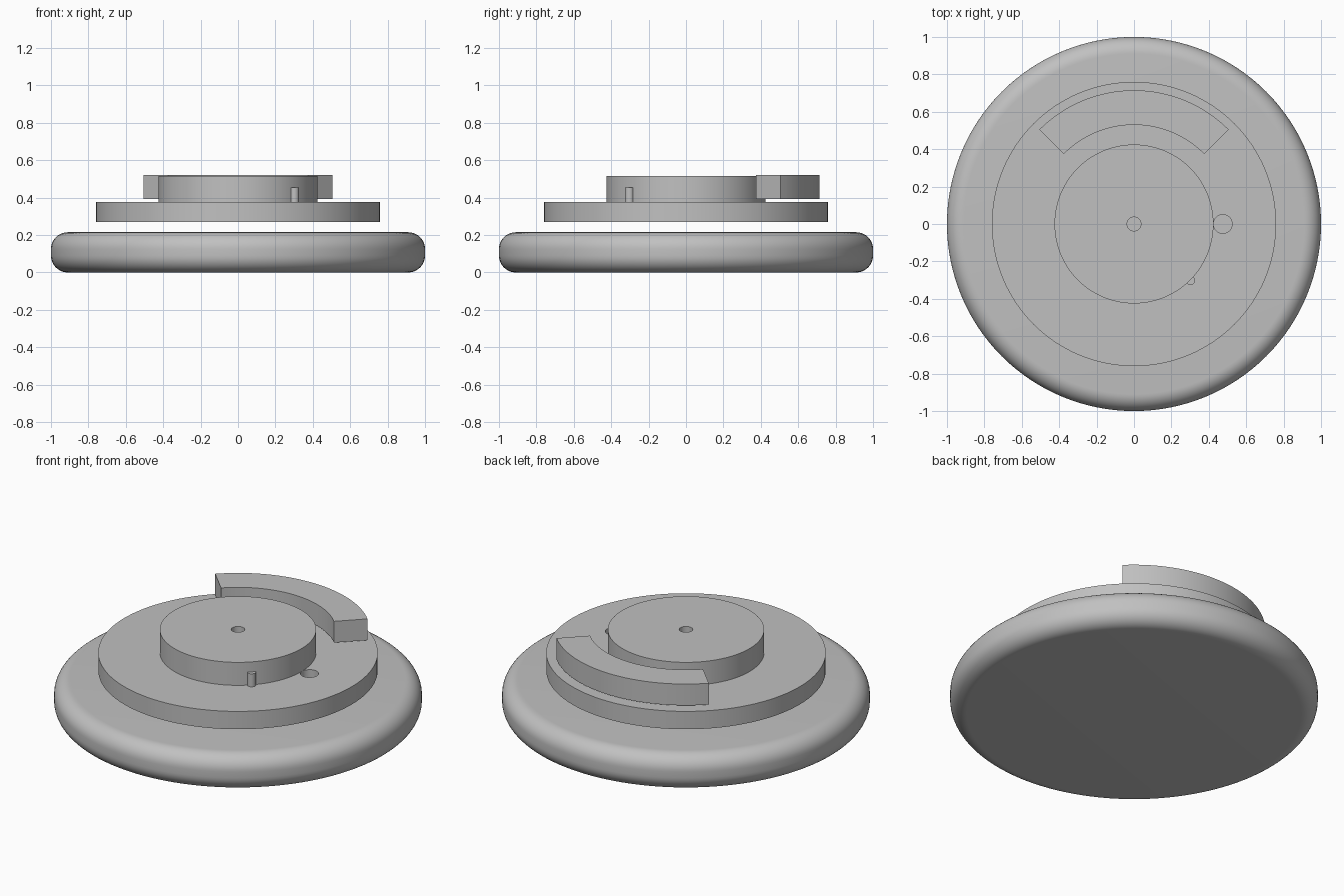
import bpy
import bmesh
from math import sin, cos, radians, tau

cube = bpy.data.objects.get("Cube")
if cube:
    bpy.data.objects.remove(cube)

GREY = (0.53, 0.53, 0.53, 1)
grey = bpy.data.materials.new("light grey")
grey.use_nodes = True
grey.diffuse_color = GREY
grey.node_tree.nodes["Principled BSDF"].inputs["Base Color"].default_value = GREY


def circle(r, x=0, y=0, n=128):
    return [(x + r * cos(tau * i / n), y + r * sin(tau * i / n)) for i in range(n)]


def sector(r_in, r_out, start, end, n=32):
    angles = [radians(start + (end - start) * i / n) for i in range(n + 1)]
    return ([(r_out * cos(a), r_out * sin(a)) for a in angles]
            + [(r_in * cos(a), r_in * sin(a)) for a in reversed(angles)])


def prism(name, loops, z0, z1, rounding=0):
    """Fill the first loop minus any hole loops, then raise it from z0 to z1."""
    bm = bmesh.new()
    edges = []
    for loop in loops:
        verts = [bm.verts.new((x, y, z0)) for x, y in loop]
        edges += [bm.edges.new((v, verts[i - 1])) for i, v in enumerate(verts)]
    if len(loops) == 1:
        bm.faces.new(verts)
    else:
        bmesh.ops.triangle_fill(bm, edges=edges, use_beauty=True)
    raised = bmesh.ops.extrude_face_region(bm, geom=bm.faces[:], use_keep_orig=True)
    top = [g for g in raised["geom"] if isinstance(g, bmesh.types.BMVert)]
    bmesh.ops.translate(bm, verts=top, vec=(0, 0, z1 - z0))
    bmesh.ops.recalc_face_normals(bm, faces=bm.faces)
    if rounding:
        rims = [e for e in bm.edges if abs(e.verts[0].co.z - e.verts[1].co.z) < 1e-5]
        bmesh.ops.bevel(bm, geom=rims, offset=rounding, segments=10,
                        profile=0.5, affect='EDGES')
    mesh = bpy.data.meshes.new(name)
    bm.to_mesh(mesh)
    bm.free()
    mesh.materials.append(grey)
    obj = bpy.data.objects.new(name, mesh)
    bpy.context.collection.objects.link(obj)
    bpy.ops.object.select_all(action='DESELECT')
    obj.select_set(True)
    bpy.context.view_layer.objects.active = obj
    bpy.ops.object.shade_smooth_by_angle(angle=radians(30))
    return obj


# Rounded base disc
prism("base_disc", [circle(1)], 0, 0.215, rounding=0.09)

# Middle plate with an off-centre hole
prism("middle_plate", [circle(0.76), circle(0.05, 0.475, 0, 32)], 0.27, 0.377)

# Hub with a centre hole and an index peg on its rim
prism("hub", [circle(0.425), circle(0.037, n=32)], 0.377, 0.515)
prism("index_peg", [circle(0.024, 0.302, -0.302, 24)], 0.377, 0.455)

# Curved block behind the hub
prism("curved_block", [sector(0.53, 0.715, 45, 135)], 0.392, 0.52)
